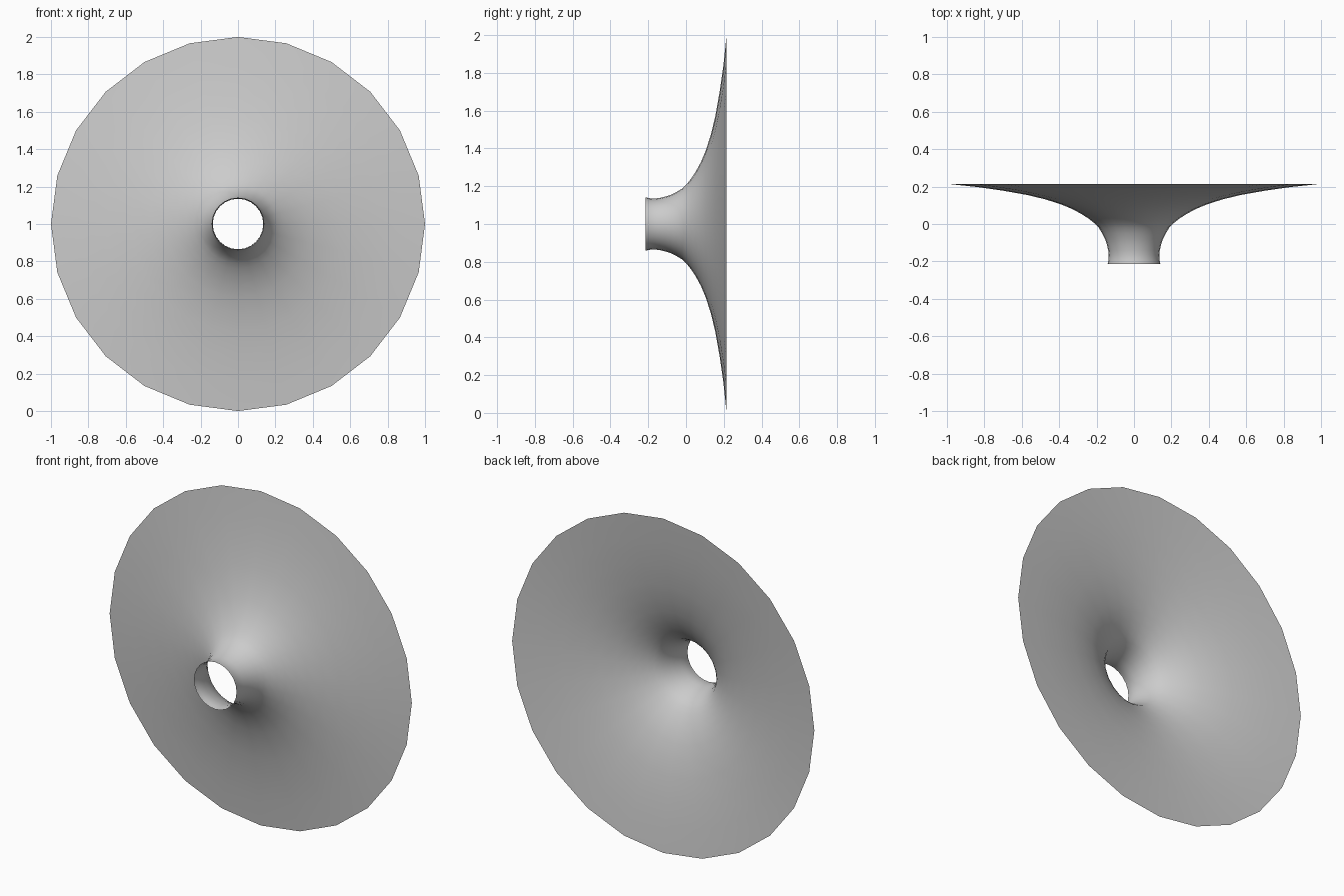
import bpy, bmesh, math

if "Cube" in bpy.data.objects:
    bpy.data.objects.remove(bpy.data.objects["Cube"])

SIDES = 24
# Funnel profile: (radius, y) from narrow mouth to wide rim
profile = [(0.141, -0.215), (0.136, -0.19), (0.135, -0.165), (0.138, -0.14),
           (0.145, -0.11), (0.155, -0.08), (0.17, -0.05), (0.188, -0.02),
           (0.21, 0.003), (0.24, 0.027), (0.28, 0.053), (0.33, 0.080),
           (0.39, 0.105), (0.475, 0.132), (0.57, 0.155), (0.70, 0.178),
           (0.84, 0.198), (1.0, 0.215)]

# Flared horn: open single-skin surface of revolution around the y axis
bm = bmesh.new()
rings = []
for r, y in profile:
    rings.append([bm.verts.new((r * math.sin(a), y, 1 + r * math.cos(a)))
                  for a in (2 * math.pi * i / SIDES for i in range(SIDES))])
for a, b in zip(rings, rings[1:]):
    for i in range(SIDES):
        j = (i + 1) % SIDES
        bm.faces.new((a[i], b[i], b[j], a[j]))
bmesh.ops.recalc_face_normals(bm, faces=bm.faces[:])

# Smooth shading
for f in bm.faces:
    f.smooth = True
mesh = bpy.data.meshes.new("flared_horn")
bm.to_mesh(mesh)
bm.free()
horn = bpy.data.objects.new("flared_horn", mesh)
bpy.context.collection.objects.link(horn)
